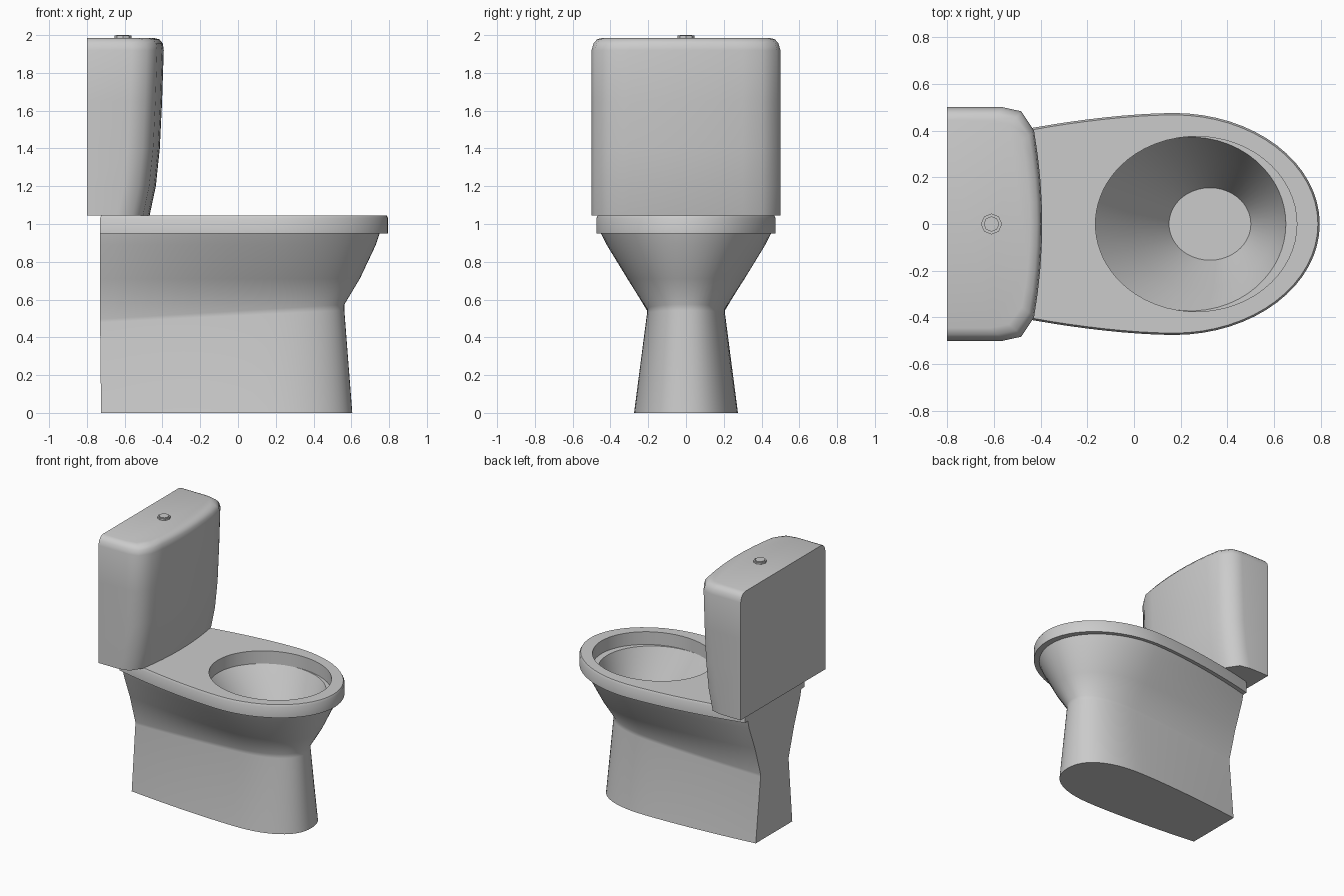
import bpy, bmesh, math

if "Cube" in bpy.data.objects:
    bpy.data.objects.remove(bpy.data.objects["Cube"])


def loft(name, rings, angle=35, loop=False, bevel=0):
    """Skin a list of closed rings; cap the ends unless the rings form a loop."""
    bm = bmesh.new()
    vs = [[bm.verts.new(p) for p in r] for r in rings]
    n = len(rings[0])
    pairs = list(zip(vs, vs[1:]))
    if loop:
        pairs.append((vs[-1], vs[0]))
    else:
        bm.faces.new(vs[0])
        bm.faces.new(vs[-1])
    for a, b in pairs:
        for i in range(n):
            j = (i + 1) % n
            bm.faces.new((a[i], a[j], b[j], b[i]))
    bmesh.ops.recalc_face_normals(bm, faces=bm.faces)
    me = bpy.data.meshes.new(name)
    bm.to_mesh(me)
    bm.free()
    for p in me.polygons:
        p.use_smooth = True
    me.set_sharp_from_angle(angle=math.radians(angle))
    ob = bpy.data.objects.new(name, me)
    bpy.context.collection.objects.link(ob)
    return ob


def outline(xb, wb, xm, wm, xf, power=2.0):
    """Flat back, gently widening sides, rounded front; counter-clockwise."""
    half = []
    for i in range(17):
        t = math.pi / 2 * i / 16
        half.append((xm + (xf - xm) * math.cos(t) ** (2 / power),
                     wm * math.sin(t) ** (2 / power)))
    for i in range(1, 13):
        s = i / 12
        half.append((xm + (xb - xm) * s, wm + (wb - wm) * s ** 1.7))
    for i in range(1, 6):
        half.append((xb, wb * (1 - i / 5)))
    return half + [(x, -y) for x, y in half[-2:0:-1]]


def oval(guide, x0, x1, w, c=0.265):
    """Oval whose points follow the polar angles of a guide outline."""
    a, m, pts = (x1 - x0) / 2, (x0 + x1) / 2, []
    for x, y in guide:
        t = math.atan2(y, x - c)
        r = 1 / math.hypot(math.cos(t) / a, math.sin(t) / w)
        pts.append((m + r * math.cos(t), r * math.sin(t)))
    return pts


def at(pts, z):
    return [(x, y, z(x) if callable(z) else z) for x, y in pts]


# pedestal with hollow bowl; the waist line rises towards the front
seat_line = outline(-0.73, 0.35, 0.17, 0.475, 0.795)
loft("pedestal_bowl", [
    at(outline(-0.725, 0.215, 0.15, 0.275, 0.605, 2.3), 0),
    at(outline(-0.73, 0.165, 0.15, 0.207, 0.563, 2.3), lambda x: 0.515 + 0.05 * x),
    at(outline(-0.73, 0.165, 0.15, 0.207, 0.563, 2.25), lambda x: 0.54 + 0.06 * x),
    at(outline(-0.73, 0.23, 0.16, 0.31, 0.645, 2.1), 0.71),
    at(outline(-0.73, 0.30, 0.17, 0.42, 0.73), 0.89),
    at(outline(-0.73, 0.315, 0.17, 0.45, 0.75), 0.95),
    at(oval(seat_line, -0.165, 0.65, 0.372), 0.95),
    at(oval(seat_line, -0.02, 0.60, 0.28), 0.77),
    at(oval(seat_line, 0.15, 0.50, 0.155), 0.52),
], angle=50)

# seat slab with softened outer top edge
hole = oval(seat_line, -0.165, 0.697, 0.375)
inset = outline(-0.725, 0.343, 0.17, 0.467, 0.787)
loft("seat", [at(seat_line, 0.95), at(seat_line, 1.03), at(inset, 1.045),
              at(hole, 1.045), at(hole, 0.95)], angle=50, loop=True)


# cistern: flat back, curved front that tapers towards the bottom
def tank_ring(z, f, w):
    half = [(f - 0.035 * (y / 0.4) ** 2, y * w / 0.5) for y in (0, 0.1, 0.2, 0.3, 0.4)]
    half += [(f - 0.09, w * 0.965), (f - 0.17, w), (-0.8, w)]
    return at(half + [(x, -y) for x, y in half[:0:-1]], z)


loft("cistern", [tank_ring(*r) for r in [
    (1.045, -0.468, 0.5), (1.2, -0.435, 0.5), (1.4, -0.414, 0.5),
    (1.65, -0.402, 0.5), (1.92, -0.393, 0.5), (1.955, -0.398, 0.49),
    (1.977, -0.415, 0.472), (1.985, -0.445, 0.445)]], angle=50)


# octagonal flush button with a recessed rim groove
def disc(r, z):
    return [(-0.61 + r * math.cos(i * math.pi / 4), r * math.sin(i * math.pi / 4), z)
            for i in range(8)]


loft("flush_button", [disc(0.045, 1.97), disc(0.045, 1.997), disc(0.036, 1.997),
                      disc(0.036, 1.992), disc(0.033, 1.992), disc(0.033, 2.0)], angle=30)
